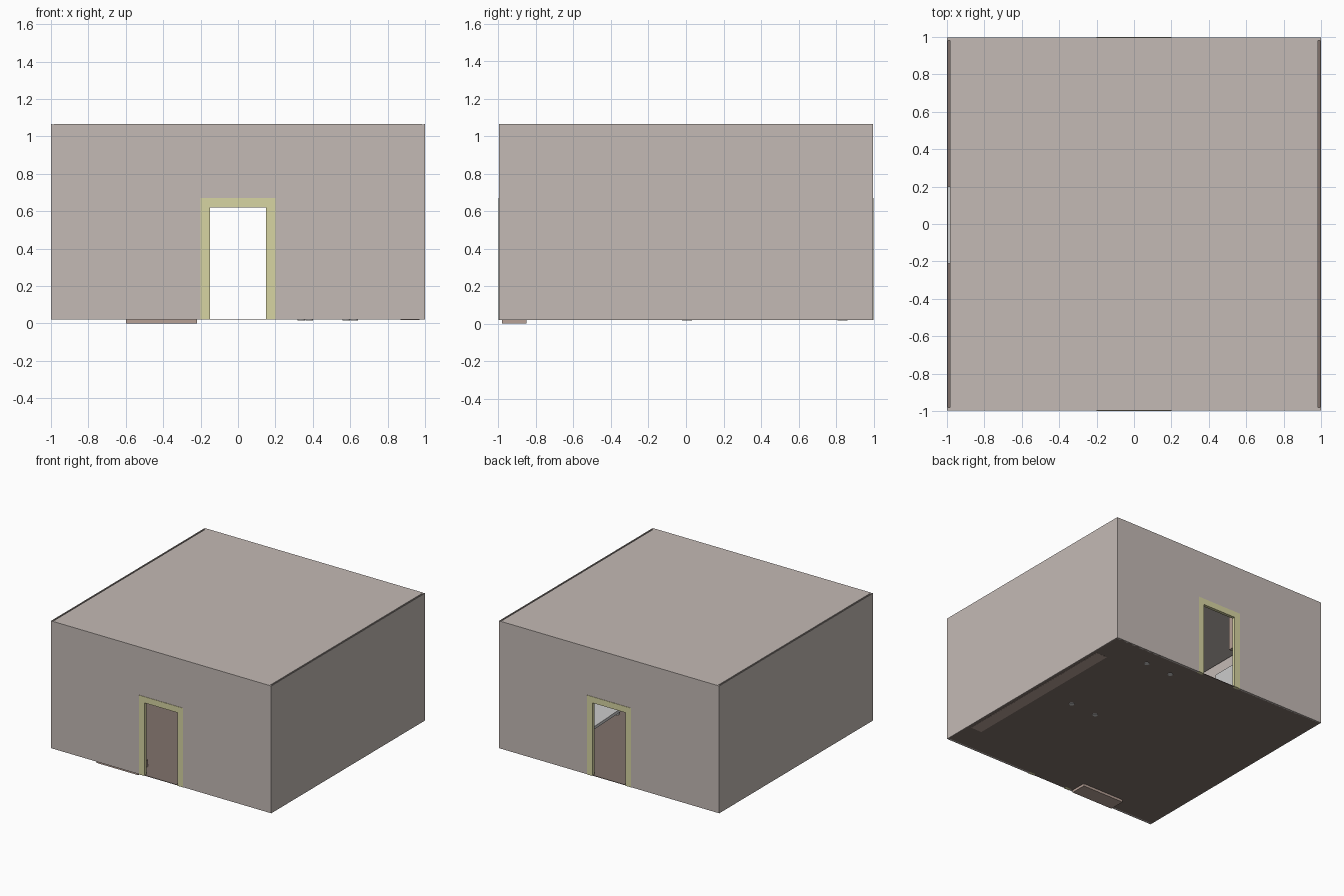
import bpy, bmesh, math
from mathutils import Matrix, Vector

if "Cube" in bpy.data.objects:
    bpy.data.objects.remove(bpy.data.objects["Cube"])


def material(name, r, g, b):
    m = bpy.data.materials.new(name)
    m.diffuse_color = (r, g, b, 1)
    m.use_nodes = True
    m.node_tree.nodes["Principled BSDF"].inputs["Base Color"].default_value = m.diffuse_color
    return m


PLASTER = material("plaster", 0.55, 0.49, 0.46)
DARK = material("dark_boards", 0.22, 0.17, 0.15)
YELLOW = material("yellow_trim", 0.68, 0.66, 0.36)
WOOD = material("brown_wood", 0.48, 0.36, 0.31)


def finish(name, bm, mat=None):
    bmesh.ops.recalc_face_normals(bm, faces=bm.faces)
    mesh = bpy.data.meshes.new(name)
    bm.to_mesh(mesh)
    bm.free()
    obj = bpy.data.objects.new(name, mesh)
    bpy.context.collection.objects.link(obj)
    if mat:
        mesh.materials.append(mat)
    return obj


def add_box(bm, x, y, z):
    """Add a box given (min, max) on each axis."""
    size = [b - a for a, b in (x, y, z)]
    mid = Vector([(a + b) / 2 for a, b in (x, y, z)])
    bmesh.ops.create_cube(bm, size=1, matrix=Matrix.Translation(mid) @ Matrix.Diagonal((*size, 1)))


def box(name, x, y, z, mat=None):
    bm = bmesh.new()
    add_box(bm, x, y, z)
    return finish(name, bm, mat)


def arch(name, outer, inner, y, mat):
    """Flat wall or frame with a doorway cut up from the bottom; sizes are (half width, top)."""
    (ow, ot), (iw, it) = outer, inner
    pts = [(-ow, 0.02), (-ow, ot), (ow, ot), (ow, 0.02),
           (iw, 0.02), (iw, it), (-iw, it), (-iw, 0.02)]
    bm = bmesh.new()
    face = bm.faces.new([bm.verts.new((px, y[0], pz)) for px, pz in pts])
    ext = bmesh.ops.extrude_face_region(bm, geom=[face])
    verts = [v for v in ext["geom"] if isinstance(v, bmesh.types.BMVert)]
    bmesh.ops.translate(bm, verts=verts, vec=(0, y[1] - y[0], 0))
    return finish(name, bm, mat)


# Room shell: two doorway walls with trim, two plain walls
for side, s in (("front", -1), ("back", 1)):
    arch(side + "_wall", (0.998, 1.064), (0.2, 0.67), (s * 0.98, s * 0.997), PLASTER)
    arch(side + "_door_frame", (0.2, 0.67), (0.15, 0.62), (s * 0.975, s * 1.0), YELLOW)
for side, s in (("left", -1), ("right", 1)):
    box(side + "_wall", sorted((s * 0.994, s * 1.0)), (-0.997, 0.997), (0.02, 1.065), PLASTER)

# Floor and roof; the roof leaves a narrow slit along the side walls
box("floor", (-0.995, 0.995), (-0.995, 0.995), (0.02, 0.024), DARK)
box("roof", (-0.984, 0.984), (-0.997, 0.997), (1.05, 1.065), PLASTER)

# Long table, turned slightly
turn = Matrix.Translation((0.48, 0.42, 0)) @ Matrix.Rotation(math.radians(2.9), 4, "Z")
bm = bmesh.new()
add_box(bm, (-0.18, 0.18), (-0.48, 0.48), (0.285, 0.31))
finish("table_top", bm).matrix_world = turn
bm = bmesh.new()
for sx in (-0.12, 0.12):
    for sy in (-0.415, 0.415):
        bmesh.ops.create_cone(bm, cap_ends=True, segments=12, radius1=0.02, radius2=0.02,
                              depth=0.275, matrix=Matrix.Translation((sx, sy, 0.1535)))
finish("table_legs", bm).matrix_world = turn

# Tall shelving along the right wall
bm = bmesh.new()
add_box(bm, (0.955, 0.97), (-0.75, 0.72), (0.019, 0.75))
for z in (0.019, 0.25, 0.49, 0.73):
    add_box(bm, (0.87, 0.955), (-0.735, 0.705), (z, z + 0.02))
for y in (-0.75, 0.705):
    add_box(bm, (0.87, 0.955), (y, y + 0.015), (0.019, 0.75))
finish("wall_shelving", bm, WOOD)

# Low bench chest by the front door
box("low_chest", (-0.60, -0.22), (-0.98, -0.85), (0.0, 0.08), WOOD)

# Hanging cupboard beside the back door and panel on the left wall
box("hanging_cupboard", (-0.60, -0.22), (0.85, 0.98), (0.43, 0.8), WOOD)
box("wall_panel", (-0.994, -0.975), (-0.21, 0.2), (0.62, 0.96))
